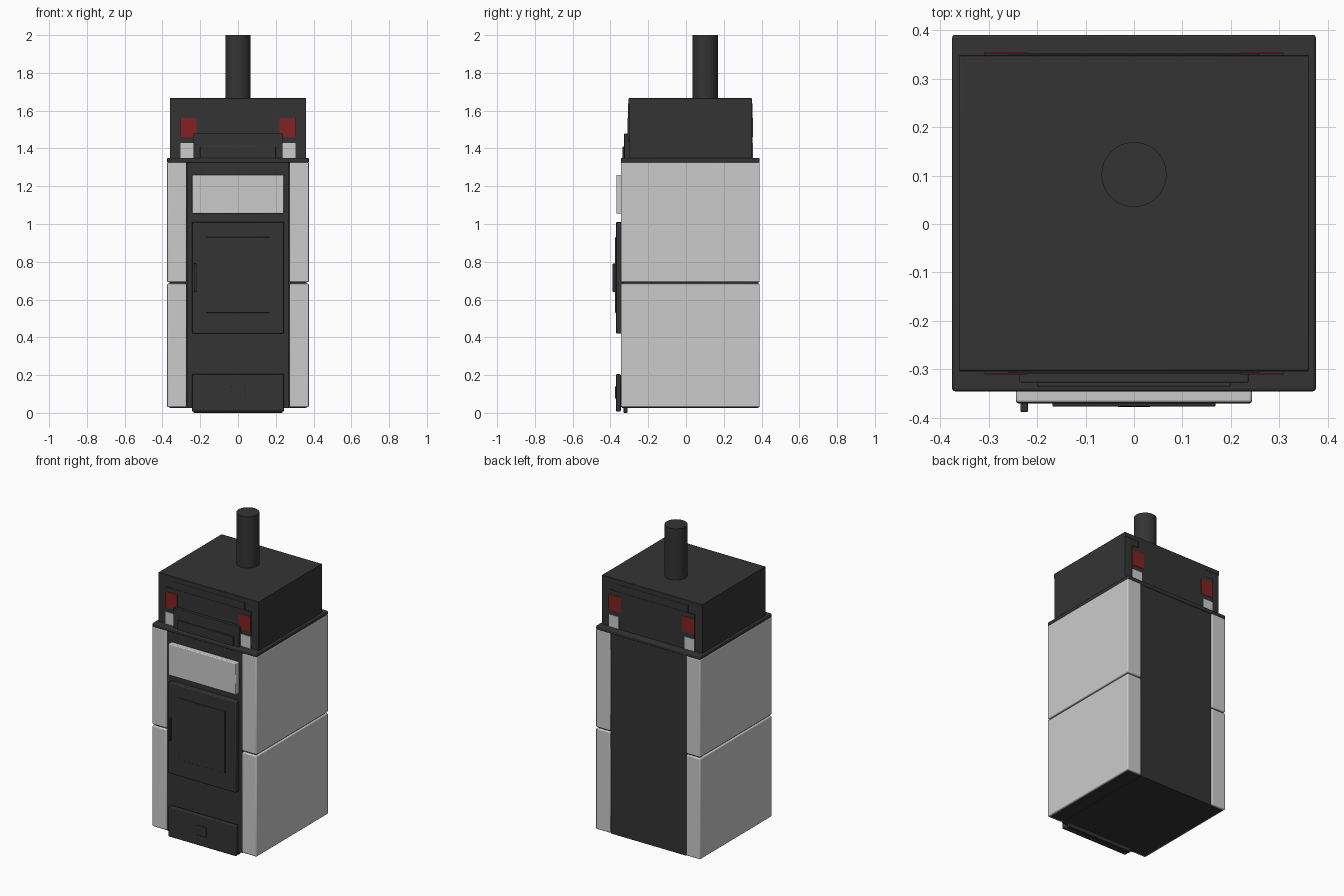
import bpy

if "Cube" in bpy.data.objects:
    bpy.data.objects.remove(bpy.data.objects["Cube"])


def material(name, rgb):
    m = bpy.data.materials.new(name)
    m.diffuse_color = (*rgb, 1)
    m.use_nodes = True
    m.node_tree.nodes["Principled BSDF"].inputs["Base Color"].default_value = m.diffuse_color
    return m


DARK = material("charcoal steel", (0.034, 0.034, 0.034))
LIGHT = material("pale grey stone", (0.6, 0.6, 0.6))
RED = material("dark red", (0.22, 0.016, 0.016))


def finish(ob, name, mat, bevel=0.0):
    ob.name = name
    ob.data.materials.append(mat)
    if bevel:
        mod = ob.modifiers.new("soft edges", 'BEVEL')
        mod.width = bevel
        mod.segments = 3
    bpy.ops.object.shade_smooth_by_angle()
    return ob


def box(name, x, y, z, mat, bevel=0.0):
    """Box from (min, max) ranges on each axis."""
    bpy.ops.mesh.primitive_cube_add(size=1)
    ob = bpy.context.object
    for v in ob.data.vertices:
        v.co = [r[0] if c < 0 else r[1] for c, r in zip(v.co, (x, y, z))]
    return finish(ob, name, mat, bevel)


def wide(name, half, y, z, mat=DARK, bevel=0.0):
    return box(name, (-half, half), y, z, mat, bevel)


# Stove body: central column, inner core seen in the panel joints, top slab
wide("body_column", 0.27, (-0.338, 0.383), (0.025, 1.33))
wide("body_core", 0.362, (-0.33, 0.375), (0.027, 1.33))
wide("top_slab", 0.375, (-0.345, 0.39), (1.325, 1.35), DARK, 0.006)

# Stone side panels, two tiers per side
for side, s in (("left", -1), ("right", 1)):
    xr = sorted((s * 0.272, s * 0.375))
    for tier, zr in (("lower", (0.03, 0.684)), ("upper", (0.692, 1.328))):
        box(f"{side}_{tier}_panel", xr, (-0.345, 0.39), zr, LIGHT, 0.006)

# Fire door with window and handle
wide("fire_door", 0.243, (-0.37, -0.33), (0.42, 1.01), DARK, 0.005)
wide("door_window", 0.168, (-0.376, -0.36), (0.53, 0.93), DARK, 0.002)
box("door_handle", (-0.234, -0.219), (-0.388, -0.36), (0.64, 0.79), DARK, 0.003)

# Pale fascia above the door, ash drawer below it
wide("fascia_panel", 0.243, (-0.368, -0.33), (1.055, 1.26), LIGHT, 0.005)
wide("ash_drawer", 0.243, (-0.37, -0.345), (0.008, 0.205), DARK, 0.005)
wide("drawer_mount", 0.235, (-0.35, -0.33), (0.04, 0.19))
wide("drawer_knob", 0.034, (-0.377, -0.36), (0.075, 0.14), DARK, 0.002)
wide("base_lip", 0.235, (-0.33, -0.31), (0.0, 0.03), DARK, 0.003)

# Heat storage box on top
wide("storage_box", 0.361, (-0.302, 0.347), (1.345, 1.667), DARK, 0.003)

# Raised trim, red inserts and pale inserts on the front and back of the box
for face, y0, d in (("front", -0.302, -1), ("back", 0.347, 1)):
    def layer(t):
        return sorted((y0 - d * 0.004, y0 + d * t))
    wide(f"{face}_cover", 0.308, layer(0.006), (1.35, 1.59))
    wide(f"{face}_cover_neck", 0.26, layer(0.004), (1.58, 1.637))
    wide(f"{face}_lid_rim", 0.36, layer(0.002), (1.637, 1.664))
    for side, s in (("left", -1), ("right", 1)):
        box(f"{face}_{side}_red_insert", sorted((s * 0.22, s * 0.308)),
            layer(0.008), (1.46, 1.56), RED)
        box(f"{face}_{side}_pale_insert", sorted((s * 0.236, s * 0.308)),
            layer(0.008), (1.345, 1.43), LIGHT)

# Stepped control plates in front of the box
wide("control_plate", 0.236, (-0.327, -0.3), (1.345, 1.48), DARK, 0.003)
wide("control_step", 0.2, (-0.335, -0.32), (1.345, 1.41), DARK, 0.002)

# Flue pipe
bpy.ops.mesh.primitive_cylinder_add(vertices=48, radius=0.067, depth=0.36,
                                    location=(0, 0.102, 1.82))
finish(bpy.context.object, "flue_pipe", DARK)
